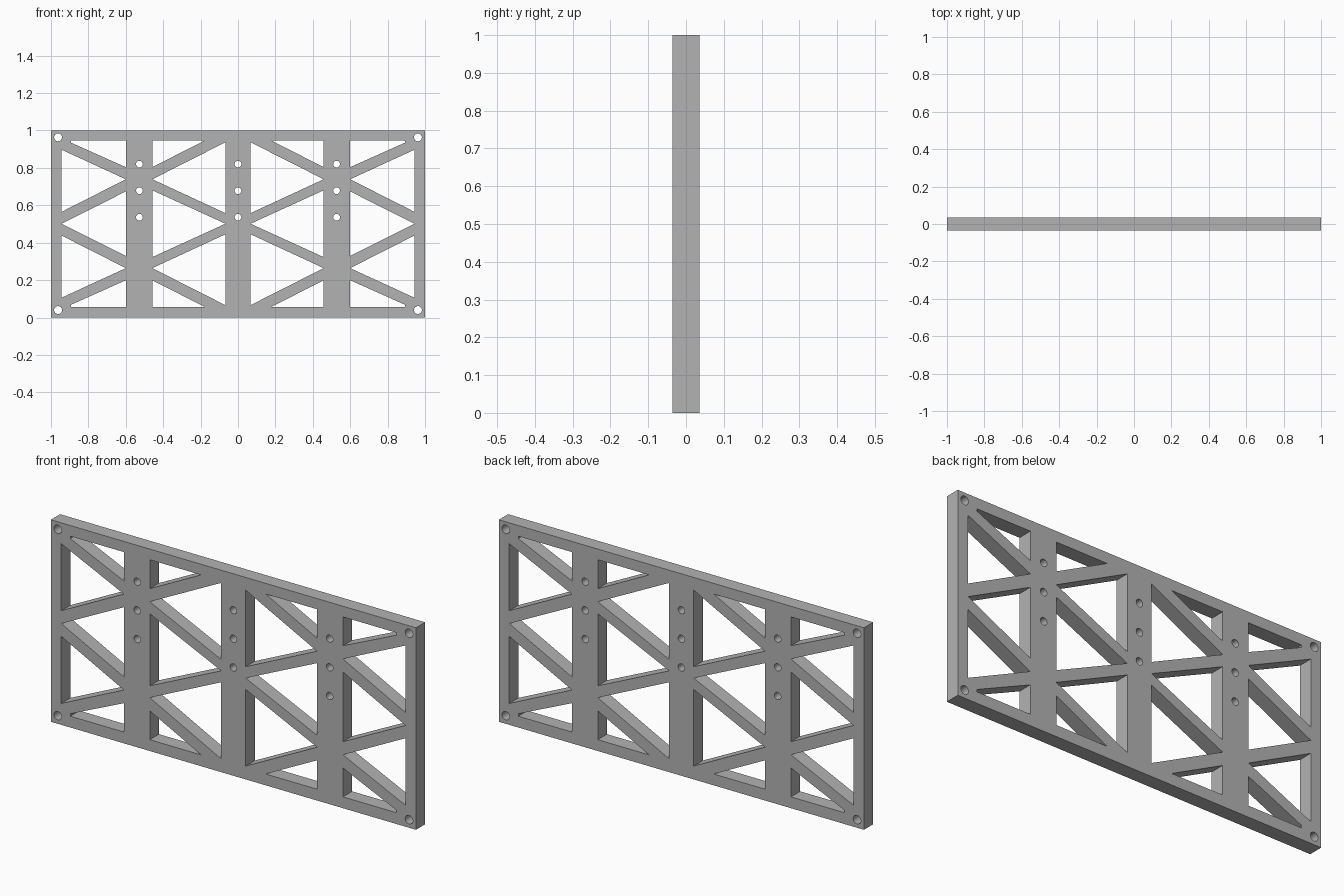
import bpy, bmesh, math

WIDTH, HEIGHT, DEPTH = 2.0, 1.0, 0.072
AXIS = 1.003          # twice the height of the horizontal mirror line

cube = bpy.data.objects.get("Cube")
if cube:
    bpy.data.objects.remove(cube, do_unlink=True)

steel = bpy.data.materials.new("grey metal")
steel.use_nodes = True
grey = (0.45, 0.45, 0.45, 1)
steel.diffuse_color = grey
steel.node_tree.nodes["Principled BSDF"].inputs["Base Color"].default_value = grey

# Flat filled outline: inner splines become openings
outline = bpy.data.curves.new("truss_panel", "CURVE")
outline.dimensions = "2D"
outline.fill_mode = "BOTH"
outline.extrude = DEPTH / 2


def loop(points):
    spline = outline.splines.new("POLY")
    spline.points.add(len(points) - 1)
    for p, (x, z) in zip(spline.points, points):
        p.co = (x, z, 0, 1)
    spline.use_cyclic_u = True


def flip(points):
    return [(x, AXIS - z) for x, z in points]


def hole(x, z, radius, sides=24):
    steps = [2 * math.pi * i / sides for i in range(sides)]
    loop([(x + radius * math.cos(a), z + radius * math.sin(a)) for a in steps])


# Outer frame
w = WIDTH / 2
loop([(-w, 0), (w, 0), (w, HEIGHT), (-w, HEIGHT)])

# Triangular openings between posts and diagonal braces
EDGE, POST_OUT, POST_IN, MID = 0.943, 0.60, 0.458, 0.067
TOP = 0.947
upper = [
    [(0.893, TOP), (0.893, 0.935), (POST_OUT, 0.804), (POST_OUT, TOP)],
    [(EDGE, 0.897), (EDGE, 0.565), (POST_OUT, 0.739)],
    [(POST_IN, TOP), (POST_IN, 0.804), (0.177, TOP)],
    [(MID, 0.937), (MID, 0.558), (POST_IN, 0.739)],
]
middle = [
    [(EDGE, AXIS / 2), (POST_OUT, 0.674), (POST_OUT, AXIS - 0.674)],
    [(MID, AXIS / 2), (POST_IN, 0.68), (POST_IN, AXIS - 0.68)],
]
for side in (-1, 1):
    for shape in upper + [flip(s) for s in upper] + middle:
        loop([(side * x, z) for x, z in shape])
    # Corner fixing holes
    for z in (0.963, AXIS - 0.963):
        hole(side * 0.962, z, 0.021)

# Fixing holes down the three posts
for x in (-0.527, 0, 0.527):
    for z in (0.82, 0.678, 0.536):
        hole(x, z, 0.018)

# Turn the outline into an upright solid panel
source = bpy.data.objects.new("panel_outline", outline)
bpy.context.collection.objects.link(source)
bpy.context.view_layer.update()
graph = bpy.context.evaluated_depsgraph_get()
mesh = bpy.data.meshes.new_from_object(source.evaluated_get(graph))
bpy.data.objects.remove(source, do_unlink=True)
mesh.name = "truss_panel"
bm = bmesh.new()
bm.from_mesh(mesh)
for v in bm.verts:
    x, z, y = v.co
    v.co = (x, -y, z)
bmesh.ops.remove_doubles(bm, verts=bm.verts, dist=0.0001)
bmesh.ops.recalc_face_normals(bm, faces=bm.faces)
bm.to_mesh(mesh)
bm.free()
mesh.materials.clear()
mesh.materials.append(steel)

panel = bpy.data.objects.new("truss_panel", mesh)
bpy.context.collection.objects.link(panel)
bpy.ops.object.select_all(action="DESELECT")
panel.select_set(True)
bpy.context.view_layer.objects.active = panel
bpy.ops.object.shade_smooth_by_angle(angle=math.radians(30))
